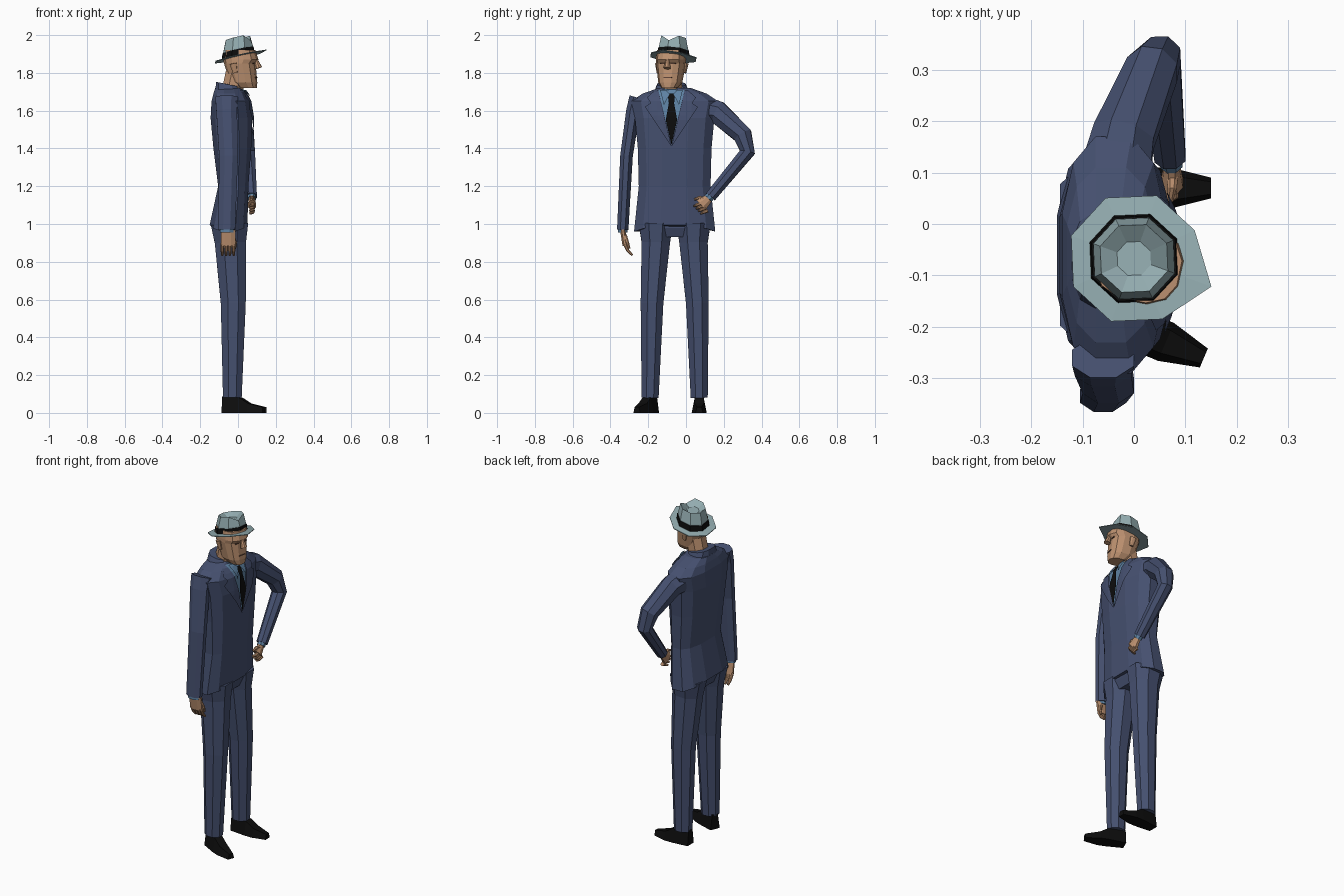
import bpy, bmesh
from math import sin, cos, pi, radians, copysign
from mathutils import Vector, Matrix
from mathutils.bvhtree import BVHTree

if "Cube" in bpy.data.objects:
    bpy.data.objects.remove(bpy.data.objects["Cube"])


def material(name, *rgb):
    mat = bpy.data.materials.new(name)
    mat.use_nodes = True
    mat.diffuse_color = (*rgb, 1)
    shader = mat.node_tree.nodes["Principled BSDF"]
    shader.inputs["Base Color"].default_value = mat.diffuse_color
    return mat


SUIT = material("navy suit", .06, .08, .16)
SHIRT = material("blue shirt", .11, .22, .36)
BLACK = material("black", .004, .004, .004)
SKIN = material("skin", .5, .28, .16)
HAT = material("grey hat", .29, .41, .43)
BROWN = material("dark brown", .12, .06, .04)

BODY = -.06   # middle of the torso and legs along y
NECK = -.077  # middle of the neck, tie and head along y


def finish(name, mat, bm):
    bmesh.ops.recalc_face_normals(bm, faces=bm.faces)
    mesh = bpy.data.meshes.new(name)
    bm.to_mesh(mesh)
    bm.free()
    mesh.materials.append(mat)
    part = bpy.data.objects.new(name, mesh)
    bpy.context.collection.objects.link(part)
    return part


def loft(name, mat, rings):
    """Skin a list of equal-length point rings and cap both ends."""
    bm = bmesh.new()
    rows = [[bm.verts.new(point) for point in ring] for ring in rings]
    count = len(rows[0])
    for low, high in zip(rows, rows[1:]):
        for i in range(count):
            j = (i + 1) % count
            bm.faces.new((low[i], low[j], high[j], high[i]))
    bm.faces.new(rows[0])
    bm.faces.new(rows[-1])
    return finish(name, mat, bm)


def unit_ring(count, power=1):
    """Polygon whose flat sides touch the unit square; low powers are boxier."""
    angles = [2 * pi * (k + .5) / count for k in range(count)]
    grow = 1 / cos(pi / count)
    return [[copysign(abs(grow * f(a)) ** power, f(a)) for f in (cos, sin)] for a in angles]


def stack(name, mat, middle, *rows, tilt=0, dip=0):
    """Loft level rings (z, x centre, x radius, y radius); dip lowers the hem's sides."""
    rings = [[Vector((x + rx * u, middle + ry * v, z + tilt * rx * u))
              for u, v in unit_ring(12, .8)] for z, x, rx, ry in rows]
    for point, (u, v) in zip(rings[0], unit_ring(12, .8)):
        point.z -= dip * v * v
    return loft(name, mat, rings)


def limb(name, mat, start, end, depth, *path):
    """Tapered tube along a path; depth is its x thickness relative to its width."""
    path = [Vector(p) for p in path]
    last = len(path) - 1
    rings = []
    for i, point in enumerate(path):
        along = Vector()
        if i > 0:
            along += (point - path[i - 1]).normalized()
        if i < last:
            along += (path[i + 1] - point).normalized()
        along.normalize()
        across = Vector((1, 0, 0))
        across = (across - along * across.dot(along)).normalized()
        side = along.cross(across)
        radius = start + (end - start) * i / last
        rings.append([point + radius * (across * u * depth + side * v)
                      for u, v in unit_ring(8)])
    return loft(name, mat, rings)


# Jacket body, hem raised at front and back
jacket = stack("jacket", SUIT, BODY,
               (1, -.05, .1, .215), (1.2, -.025, .08, .19), (1.4, -.03, .1, .195),
               (1.56, -.035, .11, .21), (1.65, -.04, .1, .23),
               (1.69, -.045, .085, .17), (1.72, -.05, .07, .085), dip=.04)
stack("jacket_collar", SUIT, NECK, (1.7, -.05, .07, .09), (1.74, -.055, .06, .075), tilt=-.2)

# Chest pieces laid onto the jacket front
surface = BVHTree.FromPolygons([v.co.copy() for v in jacket.data.vertices],
                               [list(p.vertices) for p in jacket.data.polygons])


def chest_plate(name, mat, lift, side, *outline):
    """Drape a flat outline (distance from the middle, z) on the jacket."""
    bm = bmesh.new()
    bm.faces.new([bm.verts.new((0, NECK + side * out, z)) for out, z in outline])
    cuts = [((0, k * .03, 0), (0, 1, 0)) for k in range(-8, 4)]
    cuts += [((0, 0, 1.4 + k * .025), (0, 0, 1)) for k in range(14)]
    for place, normal in cuts:
        bmesh.ops.bisect_plane(bm, geom=bm.verts[:] + bm.edges[:] + bm.faces[:],
                               plane_co=place, plane_no=normal)
    for v in bm.verts:
        hit = surface.ray_cast(Vector((1, v.co.y, v.co.z)), Vector((-1, 0, 0)))[0]
        v.co.x = hit.x + lift
    finish(name, mat, bm)


for side, label in ((-1, "straight_arm_side"), (1, "bent_arm_side")):
    chest_plate("shirt_front_" + label, SHIRT, .005, side, (0, 1.71), (.07, 1.71), (0, 1.42))
    chest_plate("tie_" + label, BLACK, .014, side,
                (0, 1.69), (.02, 1.69), (.014, 1.64), (.03, 1.55), (0, 1.42))
    chest_plate("lapel_" + label, SUIT, .011, side, (.07, 1.71), (.085, 1.71),
                (.13, 1.67), (.11, 1.64), (.14, 1.62), (0, 1.41))
    chest_plate("shirt_collar_wing_" + label, SHIRT, .017, side,
                (.01, 1.69), (.03, 1.71), (.06, 1.71), (.04, 1.63))

# Trousers and shoes
stack("trouser_seat", SUIT, BODY,
      (.93, -.045, .065, .17), (.98, -.045, .085, .19), (1.06, -.04, .08, .18))
SHOE = ((-.05, .03, .09), (.05, .04, .08), (.1, .04, .05), (.18, .02, .03))
for side, yaw, label in ((-1, -23, "straight_arm_side"), (1, 0, "bent_arm_side")):
    limb("trouser_leg_" + label, SUIT, .09, .045, 1.1,
         (-.045, BODY + side * .1, 1), (-.04, BODY + side * .1, .9),
         (-.025, BODY + side * .12, .58), (-.03, BODY + side * .13, .08))
    place = Matrix.Translation((-.03, BODY + side * .13, 0))
    place = place @ Matrix.Rotation(radians(yaw), 4, "Z")
    loft("shoe_" + label, BLACK, [
        [place @ Vector((reach, half * a, height * b))
         for a, b in ((-1, 0), (1, 0), (.6, 1), (-.6, 1))] for reach, half, height in SHOE])


def fingers(name, first, step, bend, curl):
    first, step, bend, curl = (Vector(v) for v in (first, step, bend, curl))
    for k in range(4):
        root = first + step * k
        limb(name, SKIN, .01, .006, 1.1, root, root + bend, root + bend + curl)


# Straight arm hanging down
limb("straight_sleeve", SUIT, .04, .03, 1.5, (-.06, -.26, 1.67), (-.06, -.28, 1.6),
     (-.05, -.315, 1.36), (-.06, -.335, .97))
limb("straight_cuff", SHIRT, .024, .024, 1.5, (-.06, -.335, 1), (-.06, -.335, .955))
limb("straight_palm", SKIN, .014, .014, 2.8, (-.052, -.335, .97), (-.052, -.322, .885))
fingers("straight_finger", (-.083, -.324, .895), (.02, 0, 0), (0, .015, -.035), (0, .025, -.025))
limb("straight_thumb", SKIN, .012, .006, 1, (-.03, -.325, .94), (-.015, -.31, .9), (-.016, -.3, .87))

# Bent arm with its hand on the hip
limb("bent_sleeve", SUIT, .07, .03, 1, (-.04, .08, 1.61), (-.02, .17, 1.59),
     (.035, .3, 1.47), (.05, .325, 1.38), (.07, .13, 1.145))
limb("bent_cuff", SHIRT, .024, .024, .9, (.07, .14, 1.16), (.073, .117, 1.134))
limb("bent_palm", SKIN, .02, .035, .6, (.073, .13, 1.145), (.074, .08, 1.1))
fingers("bent_finger", (.078, .08, 1.11), (0, .012, -.013), (0, -.025, -.01), (-.015, -.01, -.005))
limb("bent_thumb", SKIN, .012, .006, 1, (.075, .1, 1.13), (.074, .07, 1.14), (.07, .045, 1.13))

# Neck and shirt collar
limb("neck", SKIN, .055, .055, 1, (-.04, NECK, 1.66), (-.01, NECK, 1.8))
stack("shirt_collar", SHIRT, NECK, (1.67, -.03, .065, .067), (1.725, -.03, .06, .06), tilt=-.2)

# Head, modelled facing +x and turned slightly aside
TURN = Matrix.Translation((0, NECK, 0)) @ Matrix.Rotation(radians(-12), 4, "Z")


def face_strip(name, x, y, z, width, height):
    bm = bmesh.new()
    box = Matrix.Translation((x, y, z)) @ Matrix.Diagonal((.006, width, height, 1))
    bmesh.ops.create_cube(bm, size=1, matrix=box)
    return finish(name, BROWN, bm)


head_parts = [
    stack("head", SKIN, 0, (1.72, .05, .05, .04), (1.75, .03, .07, .06),
          (1.85, .01, .08, .075), (1.87, .015, .09, .075), (1.92, .01, .08, .07)),
    limb("nose", SKIN, .008, .018, 1, (.095, 0, 1.875), (.112, 0, 1.825)),
    face_strip("mouth", .098, 0, 1.775, .045, .004)]
for side in (-1, 1):
    head_parts.append(face_strip("eye", .09, side * .03, 1.85, .024, .006))
    head_parts.append(limb("ear", SKIN, .006, .009, 2, (.0, side * .073, 1.8), (-.01, side * .08, 1.85)))
for part in head_parts:
    part.data.transform(TURN)


# Hat: all rings share one slope, and the brim has a longer peak
def hat_ring(radius, lift, peak=0, pinch=0):
    ring = []
    for k in range(8):
        angle = pi * k / 4 - radians(20)
        reach = radius + (peak if k == 0 else 0)
        x, y = reach * cos(angle), reach * sin(angle)
        drop = pinch if k == 0 else 0
        ring.append(Vector((x, y + NECK + .01, 1.885 + lift - drop + .22 * x - .1 * y)))
    return ring


loft("hat_brim", HAT, [hat_ring(.08, -.004), hat_ring(.13, -.004, peak=.03),
                       hat_ring(.13, 0, peak=.03), hat_ring(.08, .004)])
loft("hat_band", BLACK, [hat_ring(.092, 0), hat_ring(.088, .034)])
loft("hat_crown", HAT, [hat_ring(.086, .01), hat_ring(.084, .04),
                        hat_ring(.07, .101, pinch=.03), hat_ring(.035, .075, pinch=.01)])
